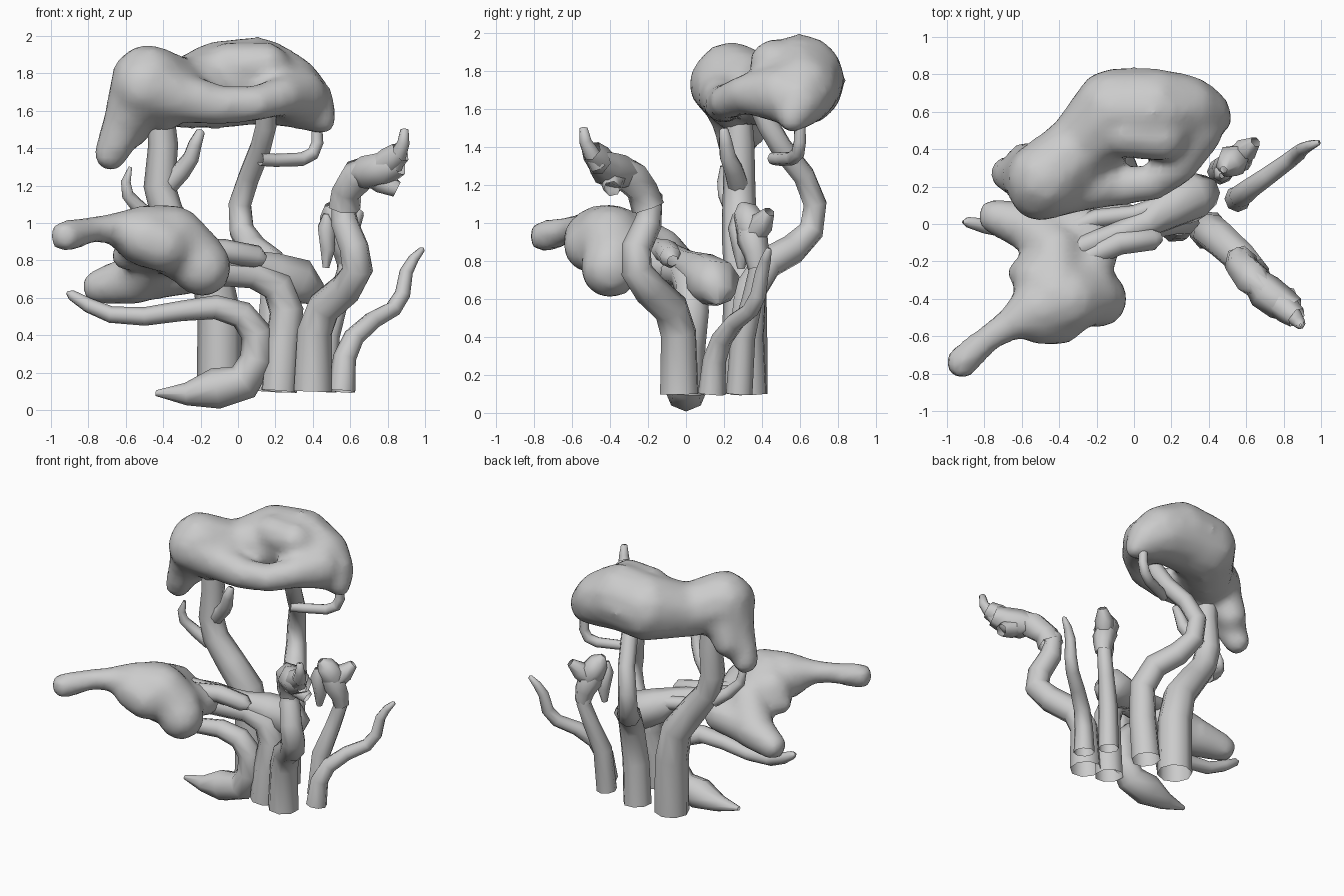
import bpy, bmesh
from mathutils import Vector, Matrix


def tube(name, pts, res=2, smooth=True):
    """Tapered tube through points (x, y, z, radius)."""
    cu = bpy.data.curves.new(name, 'CURVE')
    cu.dimensions = '3D'
    cu.bevel_depth = 1.0
    cu.bevel_resolution = res
    sp = cu.splines.new('POLY')
    sp.points.add(len(pts) - 1)
    for p, (x, y, z, r) in zip(sp.points, pts):
        p.co = (x, y, z, 1)
        p.radius = r
    sp.use_smooth = smooth
    ob = bpy.data.objects.new(name, cu)
    bpy.context.collection.objects.link(ob)
    return ob


def canopy(name, chains, voxel=0.035):
    """Lumpy mass: spheres strung along chains, fused and smoothed."""
    bm = bmesh.new()
    for ch in chains:
        for a, b in zip(ch, ch[1:]):
            for i in range(5):
                v = Vector(a).lerp(Vector(b), i / 4)
                bmesh.ops.create_icosphere(bm, subdivisions=2, radius=v[3],
                                           matrix=Matrix.Translation(v[:3]))
    me = bpy.data.meshes.new(name)
    bm.to_mesh(me)
    bm.free()
    ob = bpy.data.objects.new(name, me)
    bpy.context.collection.objects.link(ob)
    rm = ob.modifiers.new('fuse', 'REMESH')
    rm.mode = 'VOXEL'
    rm.voxel_size = voxel
    rm.use_smooth_shade = True
    sm = ob.modifiers.new('soften', 'SMOOTH')
    sm.factor = 0.5
    sm.iterations = 3
    return ob


# Tall back trunks carrying the upper canopy
tube("back_left_trunk", [(-.1, .31, .1, .12), (-.1, .31, .5, .117), (-.14, .31, .72, .11),
                         (-.27, .29, .9, .1), (-.38, .28, 1.05, .09), (-.42, .28, 1.2, .085),
                         (-.4, .28, 1.42, .08), (-.42, .27, 1.65, .07)])
tube("back_right_trunk", [(.17, .33, .1, .1), (.19, .32, .4, .095), (.21, .34, .65, .09),
                          (.17, .43, .79, .085), (.08, .56, .86, .08), (.02, .66, .96, .07),
                          (.01, .68, 1.1, .065), (.06, .62, 1.25, .06), (.12, .5, 1.4, .06),
                          (.15, .43, 1.52, .06), (.15, .36, 1.66, .05)])
# Middle trunk bending left to the lower canopy
tube("middle_trunk", [(.22, 0, .1, .1), (.24, .01, .35, .097), (.26, .03, .53, .095),
                      (.21, .03, .66, .09), (.08, 0, .73, .085), (-.1, -.05, .74, .08),
                      (-.28, -.15, .78, .08)])
tube("shoulder_limb", [(.4, .17, .57, .01), (.385, .17, .62, .09), (.31, .15, .68, .14),
                       (.17, .08, .73, .12), (.06, .0, .78, .08), (-.07, -.05, .81, .07),
                       (-.3, -.13, .86, .06)])
tube("side_limb", [(.14, -.07, .8, .03), (.1, -.08, .82, .06), (-.08, -.1, .85, .065),
                   (-.3, -.2, .86, .06)])
tube("rear_limb", [(.2, .12, .76, .05), (.0, .05, .78, .05), (-.2, .03, .8, .05),
                   (-.4, -.05, .82, .05)])
# Ground root looping up into a long low branch
tube("front_root", [(-.44, 0, .09, .015), (-.28, 0, .085, .06), (-.12, 0, .115, .11),
                    (.03, 0, .15, .1), (.1, 0, .27, .09), (.1, 0, .41, .085),
                    (.02, -.01, .51, .075), (-.12, -.03, .55, .065), (-.3, -.04, .53, .055),
                    (-.5, -.04, .5, .05), (-.68, -.03, .51, .045), (-.8, -.01, .56, .04),
                    (-.89, .01, .615, .028), (-.915, .01, .63, .008)])
# Right-hand trunks
tube("front_right_trunk", [(.4, -.035, .1, .107), (.41, -.04, .42, .098), (.46, -.08, .55, .095),
                           (.58, -.19, .65, .09), (.64, -.26, .75, .085), (.62, -.26, .87, .08),
                           (.57, -.2, 1.0, .075), (.56, -.18, 1.13, .06), (.63, -.28, 1.24, .05),
                           (.75, -.4, 1.3, .04)])
tube("rear_right_trunk", [(.46, .28, .1, .07), (.48, .3, .4, .065), (.54, .35, .6, .055),
                          (.58, .38, .75, .05), (.57, .37, .88, .045), (.54, .35, .98, .04)])
tube("outer_right_trunk", [(.555, .135, .1, .072), (.57, .15, .28, .062), (.62, .19, .39, .056),
                           (.72, .26, .48, .05), (.83, .34, .54, .045), (.88, .38, .62, .042),
                           (.9, .4, .74, .036), (.94, .42, .81, .028), (.985, .435, .86, .016),
                           (.99, .437, .868, .004)])

# Small twigs
twigs = [
    [(.12, .46, 1.34, .035), (.2, .5, 1.335, .035), (.34, .56, 1.34, .037), (.4, .59, 1.37, .037),
     (.425, .6, 1.43, .034), (.42, .6, 1.55, .03)],
    [(-.4, .28, 1.18, .06), (-.3, .25, 1.28, .052), (-.25, .22, 1.35, .045),
     (-.23, .21, 1.42, .038), (-.2, .2, 1.49, .025), (-.197, .2, 1.5, .006)],
    [(-.42, .27, 1.0, .05), (-.52, .24, 1.07, .042), (-.59, .2, 1.15, .034),
     (-.6, .19, 1.22, .028), (-.575, .19, 1.3, .01)],
    [(.83, -.46, 1.3, .05), (.86, -.5, 1.37, .043), (.885, -.53, 1.43, .033),
     (.89, -.54, 1.5, .022), (.89, -.54, 1.505, .005)],
]
for i, t in enumerate(twigs):
    tube(f"twig_{i + 1}", t)

# Flared leaf sheaths with open, angular rims
sheaths = [
    [(.57, -.2, 1.08, .09), (.58, -.23, 1.17, .085), (.64, -.3, 1.25, .1), (.71, -.36, 1.32, .05)],
    [(.62, -.27, 1.26, .06), (.7, -.36, 1.27, .1), (.78, -.42, 1.29, .095), (.86, -.46, 1.32, .07)],
    [(.7, -.34, 1.25, .05), (.77, -.39, 1.22, .065), (.85, -.39, 1.18, .045)],
    [(.76, -.42, 1.3, .07), (.82, -.46, 1.34, .075), (.87, -.5, 1.38, .06)],
    [(.59, .38, .76, .055), (.58, .37, .84, .07), (.55, .35, .92, .085), (.53, .33, .98, .07)],
    [(.57, .37, .92, .06), (.53, .34, .99, .09), (.5, .31, 1.06, .07), (.48, .29, 1.1, .02)],
    [(.56, .36, .94, .06), (.6, .4, 1.0, .065), (.65, .44, 1.06, .03)],
    [(.47, .29, .76, .02), (.48, .29, .86, .045), (.47, .27, .98, .05), (.47, .26, 1.05, .015)],
]
for i, s in enumerate(sheaths):
    tube(f"leaf_sheath_{i + 1}", s, res=1)

# Upper canopy: arched back mass, drooping ends, low front ridge leaving a hollow
canopy("upper_canopy", [
    [(-.68, .27, 1.37, .095), (-.6, .25, 1.55, .125), (-.48, .24, 1.75, .21), (-.3, .4, 1.69, .19),
     (-.1, .6, 1.74, .24), (.1, .6, 1.76, .24), (.26, .61, 1.71, .2), (.37, .59, 1.64, .15),
     (.45, .56, 1.55, .08)],
    [(-.5, .19, 1.73, .18), (-.3, .2, 1.67, .14), (-.1, .2, 1.63, .11), (.1, .22, 1.64, .1),
     (.24, .32, 1.68, .11), (.32, .5, 1.68, .16)],
    [(-.05, .48, 1.84, .13), (.15, .46, 1.84, .13)],
    [(-.52, .28, 1.65, .16), (-.58, .33, 1.5, .11)],
    [(-.42, .22, 1.68, .14), (-.4, .24, 1.58, .1)],
])
# Lower canopy: reaching arm, drooping front lobe and sagging rear lobe
canopy("lower_canopy", [
    [(-.92, -.74, .93, .09), (-.78, -.61, .965, .075), (-.65, -.53, .97, .09),
     (-.5, -.45, .93, .17), (-.35, -.4, .91, .19), (-.24, -.38, .82, .17), (-.19, -.4, .76, .16)],
    [(-.5, -.5, .92, .15), (-.4, -.5, .88, .15)],
    [(-.42, -.38, .92, .18), (-.42, -.15, .84, .15), (-.55, -.02, .7, .14), (-.74, .04, .66, .1)],
    [(-.55, -.02, .7, .13), (-.28, -.03, .74, .13), (-.17, -.13, .78, .1), (-.3, -.35, .85, .16)],
    [(-.5, -.3, .9, .15), (-.6, -.26, .82, .08)],
])
